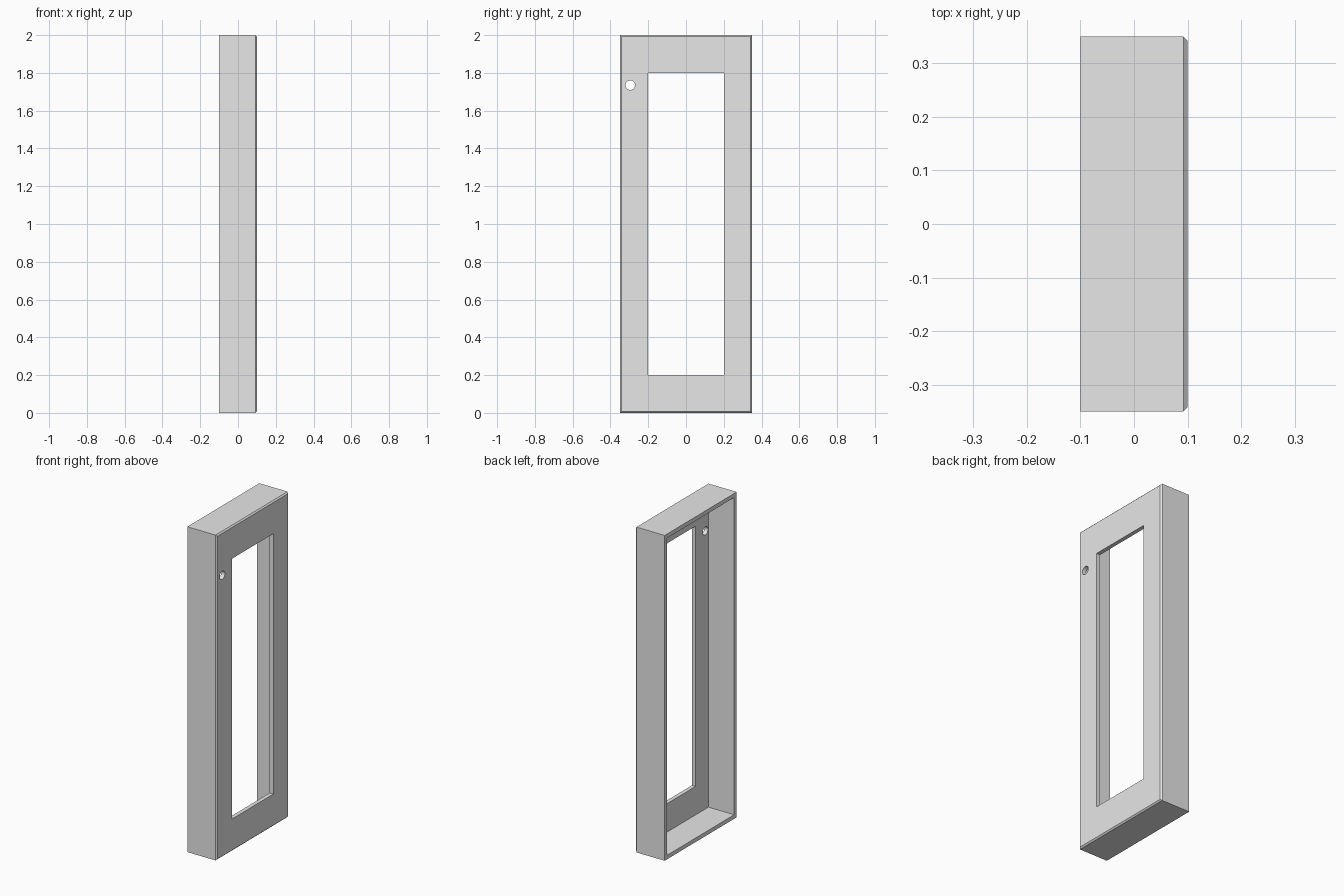
import bpy
import bmesh
import math
from mathutils import Matrix

default_cube = bpy.data.objects.get("Cube")
if default_cube:
    bpy.data.objects.remove(default_cube, do_unlink=True)

DEPTH, WIDTH, HEIGHT = 0.2, 0.7, 2.0
WALL = 0.025
CHAMFER = 0.008
WINDOW_Y, WINDOW_Z = 0.2, 0.8
HALF_Y, HALF_Z, FRONT = WIDTH / 2, HEIGHT / 2, DEPTH / 2

grey = bpy.data.materials.new("plain grey")
grey.use_nodes = True
grey.diffuse_color = (0.8, 0.8, 0.8, 1)
grey.node_tree.nodes["Principled BSDF"].inputs["Base Color"].default_value = (0.8, 0.8, 0.8, 1)


def make_object(name, bm):
    bmesh.ops.recalc_face_normals(bm, faces=bm.faces)
    mesh = bpy.data.meshes.new(name)
    bm.to_mesh(mesh)
    bm.free()
    mesh.materials.append(grey)
    obj = bpy.data.objects.new(name, mesh)
    bpy.context.collection.objects.link(obj)
    return obj


# Panel casing: rectangular rings joined into a closed shell, open at the back
sections = [
    (-FRONT, HALF_Y, HALF_Z),
    (FRONT - CHAMFER, HALF_Y, HALF_Z),
    (FRONT, HALF_Y - CHAMFER, HALF_Z - CHAMFER),
    (FRONT, WINDOW_Y, WINDOW_Z),
    (FRONT - WALL, WINDOW_Y, WINDOW_Z),
    (FRONT - WALL, HALF_Y - WALL, HALF_Z - WALL),
    (-FRONT, HALF_Y - WALL, HALF_Z - WALL),
]
bm = bmesh.new()
rings = [[bm.verts.new((x, sy * y, HALF_Z + sz * z))
          for sy, sz in ((-1, -1), (1, -1), (1, 1), (-1, 1))]
         for x, y, z in sections]
for i, ring in enumerate(rings):
    following = rings[(i + 1) % len(rings)]
    for j in range(4):
        k = (j + 1) % 4
        bm.faces.new((ring[j], ring[k], following[k], following[j]))
casing = make_object("panel_casing", bm)

# Round hole through the front plate
bm = bmesh.new()
bmesh.ops.create_cone(
    bm, cap_ends=True, segments=32, radius1=0.025, radius2=0.025, depth=0.1,
    matrix=Matrix.Translation((FRONT, -0.295, 1.735)) @ Matrix.Rotation(math.pi / 2, 4, "Y"))
cutter = make_object("hole_cutter", bm)
cutter.hide_render = True

cut = casing.modifiers.new("round hole", "BOOLEAN")
cut.operation = "DIFFERENCE"
cut.solver = "EXACT"
cut.object = cutter
bpy.ops.object.select_all(action="DESELECT")
casing.select_set(True)
bpy.context.view_layer.objects.active = casing
bpy.ops.object.modifier_apply(modifier=cut.name)
bpy.data.objects.remove(cutter, do_unlink=True)
bpy.ops.object.shade_smooth_by_angle(angle=math.radians(30))
